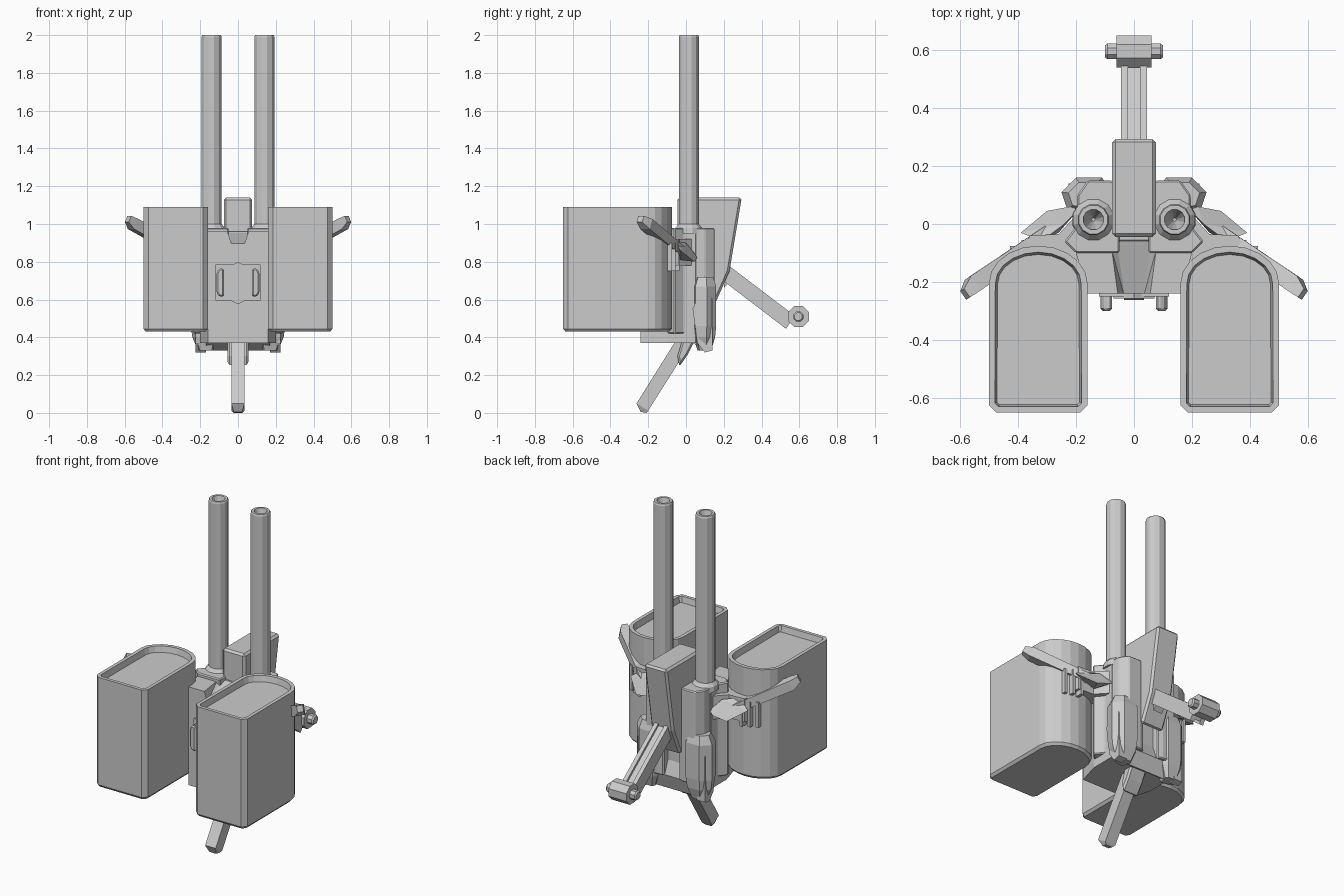
import bpy, bmesh
from math import sin, cos, pi
from mathutils import Vector

if "Cube" in bpy.data.objects:
    bpy.data.objects.remove(bpy.data.objects["Cube"])


def finish(bm, name, mirror=False, bevel=0):
    bmesh.ops.recalc_face_normals(bm, faces=bm.faces)
    me = bpy.data.meshes.new(name)
    bm.to_mesh(me)
    bm.free()
    ob = bpy.data.objects.new(name, me)
    bpy.context.collection.objects.link(ob)
    if bevel:
        m = ob.modifiers.new("bevel", 'BEVEL')
        m.width, m.segments, m.limit_method = bevel, 1, 'ANGLE'
    if mirror:
        ob.modifiers.new("mirror", 'MIRROR')
    return ob


def loft_bm(rings):
    bm = bmesh.new()
    vs = [[bm.verts.new(p) for p in r] for r in rings]
    n = len(vs[0])
    for a, b in zip(vs, vs[1:]):
        for i in range(n):
            j = (i + 1) % n
            bm.faces.new((a[i], a[j], b[j], b[i]))
    bm.faces.new(vs[0])
    bm.faces.new(vs[-1])
    bmesh.ops.recalc_face_normals(bm, faces=bm.faces)
    return bm


def loft(name, rings, **kw):
    return finish(loft_bm(rings), name, **kw)


def place(p, axis, t):
    return {'x': (t, p[0], p[1]), 'y': (p[0], t, p[1]), 'z': (p[0], p[1], t)}[axis]


def prism(name, pts, axis, lo, hi, **kw):
    return loft(name, [[place(p, axis, t) for p in pts] for t in (lo, hi)], **kw)


def lathe(name, profile, n, axis, centre, **kw):
    rings = [[place((centre[0] + r * cos(2 * pi * (i + .5) / n),
                     centre[1] + r * sin(2 * pi * (i + .5) / n)), axis, t)
              for i in range(n)] for r, t in profile]
    return loft(name, rings, **kw)


def hull(name, pts, **kw):
    bm = bmesh.new()
    for p in pts:
        bm.verts.new(p)
    bmesh.ops.convex_hull(bm, input=bm.verts)
    return finish(bm, name, **kw)


def rect(x0, x1, y0, y1):
    return [(x0, y0), (x1, y0), (x1, y1), (x0, y1)]


# twin barrels with bored muzzles
lathe("barrel", [(.055, .9), (.055, 1.99), (.051, 2), (.036, 2), (.006, 1.9)],
      12, 'z', (.14, .015), mirror=True)
lathe("barrel_collar", [(.075, .95), (.072, .98), (.055, 1.0)], 12, 'z', (.14, .015), mirror=True)

# rounded side containers with a recessed lid and chamfered base
outline = [(.185, -.65), (.475, -.65), (.5, -.625)]
outline += [(.33 + .17 * cos(a), -.205 + .13 * sin(a)) for a in (i * pi / 10 for i in range(11))]
outline += [(.16, -.625)]
bm = loft_bm([[(x, y, z) for x, y in outline] for z in (.445, 1.09)])
top = [f for f in bm.faces if f.normal.z > .9]
bottom = [f for f in bm.faces if f.normal.z < -.9]
bmesh.ops.inset_individual(bm, faces=bottom, thickness=.013, depth=.015)
bmesh.ops.inset_individual(bm, faces=top, thickness=.022)
bmesh.ops.inset_individual(bm, faces=top, thickness=.008, depth=-.035)
finish(bm, "side_container", mirror=True)

# central body with a shallow trough in its top front
half = [(.16, -.24), (.2, -.1), (.2, .05), (.15, .1)]
body = prism("body", half + [(-x, y) for x, y in half[::-1]], 'z', .37, .96)
trough = hull("trough_cutter", [(s * x, y, z) for s in (-1, 1) for x, y, z in
              ((.09, -.04, .98), (.06, -.26, .98), (.06, -.06, .955), (.03, -.26, .89))])
trough.hide_render = True
trough.hide_set(True)
cut = body.modifiers.new("trough", 'BOOLEAN')
cut.operation, cut.object, cut.solver = 'DIFFERENCE', trough, 'EXACT'

# sloped underside of the body
prism("body_keel", [(-.06, .38), (0, .395), (.1, .33), (.13, .42), (.1, .5), (0, .5)], 'x', -.17, .17)

# upright housings under the barrels
prism("barrel_housing", [(.05, .14), (.08, .15), (.16, .15), (.195, .1), (.2, -.01),
                         (.24, -.06), (.2, -.1), (.05, -.1)], 'z', .42, .98, mirror=True, bevel=.006)

# chamfered lower housing blocks
block = [(.09, .13), (.11, .16), (.2, .16), (.25, .11), (.23, .05), (.12, .03)]
def scaled(s, z):
    return [(.165 + (x - .165) * s, .1 + (y - .1) * s, z) for x, y in block]
loft("lower_housing", [scaled(.55, .33), scaled(.9, .4), scaled(1, .46), scaled(1, .67),
                       scaled(.72, .72)], mirror=True)
prism("lower_fin", [(.1, .7), (.035, .55), (.06, .37), (.1, .32), (.14, .33), (.14, .6)],
      'x', .17, .225, mirror=True)

# brackets carrying the containers
prism("bracket", [(.15, .04), (.2, .03), (.26, -.035), (.36, -.04), (.38, -.1), (.2, -.14)],
      'z', .78, .92, mirror=True)
for i in range(3):
    x = .33 + .04 * i
    prism("bracket_rib", rect(x, x + .018, -.12, -.035 - .02 * i), 'z', .75, .9, mirror=True)

# side levers: faceted root and square tapering blade
hull("lever_root", [(.19, .05, .84), (.22, .06, .82), (.3, .045, .8), (.39, -.03, .86),
                    (.32, -.06, .91), (.24, 0, .9), (.26, -.03, .81)], mirror=True)
u, v = Vector((.017, .025, 0)), Vector((-.011, .007, .027))
loft("lever_blade", [[Vector(c) + s * (a * u + b * v) for a, b in ((1, 1), (-1, 1), (-1, -1), (1, -1))]
                     for c, s in (((.30, -.035, .855), .9), ((.555, -.21, 1.0), 1),
                                  ((.582, -.242, 1.027), .6))], mirror=True)

# tapered rear feed box
prism("feed_box", [(-.045, 1.14), (.295, 1.14), (.23, .75), (.155, .58), (-.045, .75)],
      'x', -.075, .075, bevel=.012)

# rear arm with side rails and a roller grip
arm = [(.2, .80), (.15, .735), (.53, .445), (.575, .515)]
prism("arm_rail", arm, 'x', .02, .045, mirror=True)
prism("arm_web", [(.2, .785), (.15, .75), (.535, .46), (.565, .505)], 'x', -.022, .022)
prism("arm_catch", [(.2, .76), (.24, .735), (.25, .72), (.2, .66)], 'x', -.03, .03)
lathe("grip", [(.06, -.06), (.06, .06)], 8, 'x', (.595, .51))
lathe("grip_pin", [(.022, -.1), (.029, -.092), (.029, .092), (.022, .1)], 8, 'x', (.595, .51))

# bottom spike and its shoulder
loft("spike", [[(-w, *a), (w, *a), (w, *b), (-w, *b)] for w, a, b in
               ((.035, (-.03, .42), (.045, .40)), (.035, (-.262, .05), (-.2, .012)),
                (.022, (-.24, .006), (-.21, 0)))])
prism("spike_shoulder", [(-.01, .42), (.06, .41), (.01, .31), (-.035, .245), (-.045, .3)],
      'x', -.055, .055, bevel=.01)

# front plate with elongated hexagon and two grab handles
prism("front_plate", rect(-.12, .12, .595, .785), 'y', -.25, -.22)
prism("front_hexagon", [(0, .8), (.07, .76), (.07, .61), (0, .575), (-.07, .61), (-.07, .76)],
      'y', -.256, -.22)
prism("front_handle", [(.075, .615), (.1, .615), (.115, .64), (.115, .74), (.1, .765), (.075, .765)],
      'y', -.3, -.24, mirror=True, bevel=.008)
